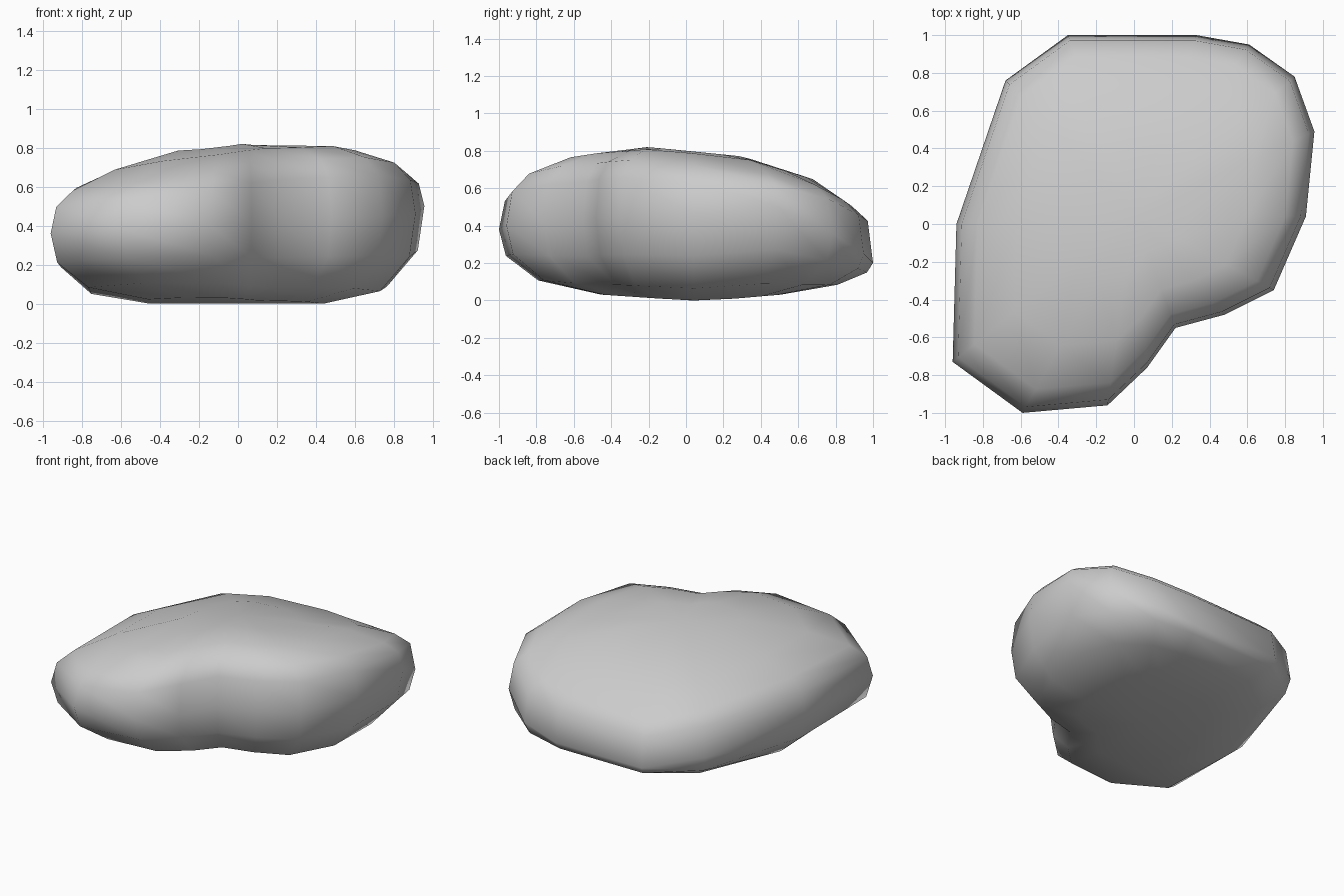
import bpy, bmesh

if "Cube" in bpy.data.objects:
    bpy.data.objects.remove(bpy.data.objects["Cube"])

# Plan outline of the boulder at its widest: x, y, height of the widest point
OUTLINE = [(-0.35, 1.0, .20), (0.33, 1.0, .20), (0.61, 0.95, .25), (0.85, 0.78, .36),
           (0.955, 0.49, .50), (0.91, 0.04, .46), (0.74, -0.35, .45), (0.48, -0.48, .44),
           (0.22, -0.55, .42), (0.07, -0.76, .41), (-0.14, -0.96, .40), (-0.59, -1.0, .38),
           (-0.96, -0.73, .36), (-0.94, 0.0, .36), (-0.68, 0.76, .27)]
# Height of the crown and of the underside along y, and the crown's fall-off along x
CROWN_Y = [(-1, .71), (-.7, .78), (-.2, .82), (.3, .77), (.73, .635), (1, .43)]
FLOOR_Y = [(-1, .09), (-.66, .045), (0, 0), (.15, 0), (.73, .05), (1, .10)]
CROWN_X = [(-1, .74), (-.7, .85), (-.43, .94), (0, 1), (.7, 1), (1, .93)]
# The back edge rises more steeply to the crown than the other sides
STEEP_Y = [(-1, 1), (.3, 1), (1, .2)]
# Rings from underside to crown: inset scale, rise (-1 ground, 0 widest, 1 crown)
RINGS = [(.48, -1), (.80, -.86), (.965, -.48), (1, 0), (.97, .58),
         (.88, .83), (.66, .97), (.32, 1)]
CENTRE = (0.0, 0.05)


def lerp_table(table, t):
    for (a, va), (b, vb) in zip(table, table[1:]):
        if t <= b:
            return va + (vb - va) * (t - a) / (b - a)
    return table[-1][1]


def crown(x, y):
    return lerp_table(CROWN_Y, y) * lerp_table(CROWN_X, x)


bm = bmesh.new()
rings = []
for scale, rise in RINGS:
    ring = []
    for px, py, mid in OUTLINE:
        x = CENTRE[0] + (px - CENTRE[0]) * scale
        y = CENTRE[1] + (py - CENTRE[1]) * scale
        if rise > 0:
            z = mid + (crown(x, y) - mid) * rise ** lerp_table(STEEP_Y, py)
        else:
            z = mid + (mid - lerp_table(FLOOR_Y, y)) * rise
        ring.append(bm.verts.new((x, y, z)))
    rings.append(ring)

# Skin between rings, then close the underside and crown with fans
n = len(OUTLINE)
for low, high in zip(rings, rings[1:]):
    for i in range(n):
        j = (i + 1) % n
        bm.faces.new((low[i], low[j], high[j], high[i]))
for ring, z in ((rings[0], 0), (rings[-1], crown(*CENTRE))):
    hub = bm.verts.new((*CENTRE, z))
    for i in range(n):
        bm.faces.new((ring[i], ring[(i + 1) % n], hub))
bmesh.ops.recalc_face_normals(bm, faces=bm.faces)

mesh = bpy.data.meshes.new("boulder")
bm.to_mesh(mesh)
bm.free()
for poly in mesh.polygons:
    poly.use_smooth = True
boulder = bpy.data.objects.new("boulder", mesh)
bpy.context.collection.objects.link(boulder)
